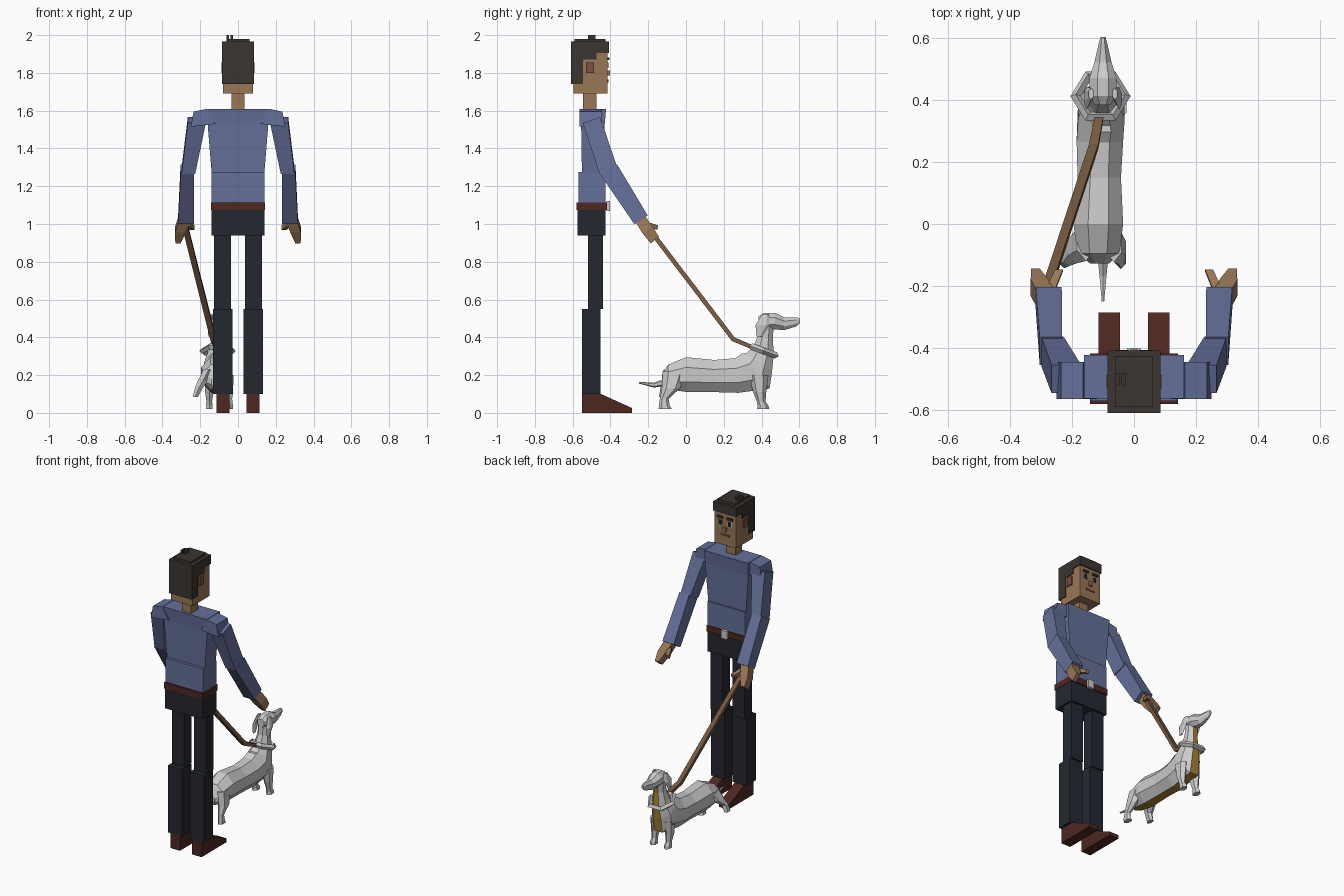
import bpy, bmesh, math
from mathutils import Vector


def material(name, r, g, b):
    m = bpy.data.materials.new(name)
    m.diffuse_color = (r, g, b, 1)
    return m


SHIRT = material("blue_cloth", .13, .16, .32)
TROUSER = material("dark_cloth", .017, .021, .03)
LEATHER = material("red_leather", .075, .02, .015)
SKIN = material("skin", .32, .185, .095)
EAR = material("ear_skin", .22, .08, .05)
HAIR = material("hair", .045, .035, .03)
BLACK = material("black", .01, .01, .01)
WHITE = material("white", .8, .8, .8)
CORD = material("leash_brown", .18, .10, .05)
GOLD = material("gold_fur", .4, .23, .03)


def finish(name, bm, mats):
    bmesh.ops.recalc_face_normals(bm, faces=bm.faces)
    me = bpy.data.meshes.new(name)
    bm.to_mesh(me)
    bm.free()
    for m in mats:
        me.materials.append(m)
    ob = bpy.data.objects.new(name, me)
    bpy.context.collection.objects.link(ob)
    return ob


def loft(name, rings, n=4, mat=None, side=1, accent=None):
    """Rings are (x, y, z, half width, half height, tilt): tilt 0 faces +y, 90 faces up."""
    bm = bmesh.new()
    k = 1 / math.cos(math.pi / n)
    loops = []
    for x, y, z, w, h, tilt in rings:
        t = math.radians(tilt)
        loop = []
        for i in range(n):
            a = (i + .5) * 2 * math.pi / n
            u = h * k * math.sin(a)
            loop.append(bm.verts.new((side * x + w * k * math.cos(a),
                                      y - u * math.sin(t), z + u * math.cos(t))))
        loops.append(loop)
    for a, b in zip(loops, loops[1:]):
        for i in range(n):
            j = (i + 1) % n
            f = bm.faces.new((a[i], a[j], b[j], b[i]))
            if accent is not None and i == accent:
                f.material_index = 1
    bm.faces.new(loops[0])
    bm.faces.new(loops[-1])
    mats = [mat] if accent is None else [mat, GOLD]
    return finish(name, bm, mats if mat or accent is not None else [])


def prism(name, profile, axis, lo, hi, mat=None):
    """Extrude a profile: axis 'x' takes (y, z) points, axis 'y' takes (x, z)."""
    bm = bmesh.new()
    pt = (lambda p, d: (d, p[0], p[1])) if axis == 'x' else (lambda p, d: (p[0], d, p[1]))
    f = bm.faces.new([bm.verts.new(pt(p, lo)) for p in profile])
    ext = bmesh.ops.extrude_face_region(bm, geom=[f])
    move = Vector((hi - lo, 0, 0) if axis == 'x' else (0, hi - lo, 0))
    bmesh.ops.translate(bm, vec=move,
                        verts=[v for v in ext['geom'] if isinstance(v, bmesh.types.BMVert)])
    return finish(name, bm, [mat] if mat else [])


def box(name, x0, x1, y0, y1, z0, z1, mat=None):
    return prism(name, [(y0, z0), (y1, z0), (y1, z1), (y0, z1)], 'x', x0, x1, mat)


# Man: trunk
box("pelvis", -.14, .14, -.575, -.425, .94, 1.08, TROUSER)
box("belt", -.142, .142, -.58, -.418, 1.075, 1.115, LEATHER)
box("buckle", -.022, .022, -.42, -.402, 1.068, 1.122)
box("abdomen", -.14, .14, -.57, -.425, 1.115, 1.275, SHIRT)
loft("chest", [(0, -.493, 1.275, .14, .058, 90), (0, -.493, 1.52, .16, .062, 90),
               (0, -.493, 1.61, .162, .07, 90)], mat=SHIRT)
box("neck", -.035, .035, -.545, -.475, 1.6, 1.7, SKIN)

# Man: legs, shoes and arms, both sides
for s, tag in ((-1, "left"), (1, "right")):
    def xs(a, b):
        return sorted((s * a, s * b))
    box(tag + "_thigh", *xs(.037, .127), -.518, -.44, .55, .95, TROUSER)
    box(tag + "_shin", *xs(.03, .132), -.55, -.452, .1, .55, TROUSER)
    prism(tag + "_shoe", [(-.55, 0), (-.285, 0), (-.285, .025), (-.45, .1), (-.55, .1)],
          'x', *xs(.045, .115), LEATHER)
    prism(tag + "_shoulder", [(s * x, z) for x, z in
          ((.165, 1.61), (.235, 1.595), (.25, 1.515), (.12, 1.53))], 'y', -.565, -.445, SHIRT)
    loft(tag + "_upper_arm", [(.218, -.5, 1.55, .048, .048, -71),
                              (.263, -.41, 1.28, .036, .05, -71)], mat=SHIRT, side=s)
    loft(tag + "_forearm", [(.268, -.41, 1.29, .036, .052, -60),
                            (.275, -.238, 1.022, .042, .042, -57)], mat=SHIRT, side=s)
    loft(tag + "_hand", [(.285, -.24, 1.025, .03, .03, -60), (.305, -.205, .97, .028, .032, -60),
                         (.318, -.165, .915, .014, .028, -50)], mat=SKIN, side=s)
    loft(tag + "_thumb", [(.27, -.215, 1.0, .015, .014, -15),
                          (.242, -.15, .98, .013, .012, -15)], mat=SKIN, side=s)
    # face features
    box(tag + "_ear", *xs(.075, .088), -.53, -.487, 1.8, 1.855, EAR)
    box(tag + "_eye", *xs(.02, .052), -.42, -.412, 1.825, 1.858, WHITE)
    box(tag + "_pupil", *xs(.026, .046), -.42, -.409, 1.825, 1.855, BLACK)
    box(tag + "_brow", *xs(.016, .058), -.42, -.406, 1.868, 1.882, HAIR)

# Man: head
box("head", -.08, .08, -.595, -.415, 1.69, 1.95, SKIN)
box("nose", -.012, .012, -.42, -.402, 1.785, 1.812, SKIN)
box("mouth", -.033, .033, -.42, -.41, 1.75, 1.764, EAR)
prism("hair", [(-.61, 1.74), (-.545, 1.74), (-.545, 1.87), (-.475, 1.87), (-.475, 1.905),
               (-.408, 1.905), (-.408, 1.965), (-.61, 1.965)], 'x', -.086, .086, HAIR)
box("hair_crown", -.062, .062, -.59, -.425, 1.95, 1.98, HAIR)
for i, x in enumerate((-.055, -.035)):
    box(f"hair_tuft_{i}", x - .006, x + .008, -.52, -.48, 1.97, 2.0, HAIR)

# Dog: body and neck, with a gold strip along belly and chest
loft("dog_body", [(-.11, -.128, .165, .03, .035, 0), (-.115, -.095, .19, .068, .065, 0),
                  (-.115, 0, .203, .08, .092, 0), (-.112, .15, .195, .07, .085, 0),
                  (-.11, .27, .198, .075, .092, 5), (-.105, .37, .222, .075, .118, 38),
                  (-.105, .387, .268, .068, .083, 56), (-.102, .41, .33, .05, .058, 70),
                  (-.1, .42, .40, .037, .04, 82), (-.1, .425, .47, .037, .04, 85)],
     8, material("grey_fur", .8, .8, .8), accent=5)
loft("dog_head", [(-.1, .383, .485, .024, .026, 0), (-.1, .412, .487, .043, .042, 0),
                  (-.1, .47, .486, .044, .044, 0), (-.1, .52, .472, .028, .034, 0),
                  (-.1, .585, .482, .013, .024, 0), (-.1, .603, .488, .008, .012, 0)], 8)
loft("dog_tail", [(-.1, -.1, .165, .018, .018, 0), (-.1, -.17, .147, .011, .011, 0),
                  (-.1, -.25, .16, .004, .004, 0)], 6)

# Dog: ears and front legs
for s, tag in ((-1, "left"), (1, "right")):
    loft(f"dog_{tag}_ear", [(-.1 + s * .038, .42, .522, .008, .016, -90),
                            (-.1 + s * .052, .405, .465, .009, .032, -90),
                            (-.1 + s * .052, .388, .405, .005, .012, -90)], 6)
    x = -.1 + s * .052
    loft(f"dog_{tag}_front_leg", [(x, .385, .2, .024, .045, -90), (x, .39, .11, .022, .03, -90),
                                  (x, .398, .06, .015, .02, -90), (x, .408, .038, .018, .025, -90),
                                  (x, .408, .02, .018, .028, -90)], 6)

# Dog: standing hind leg and lifted hind leg
loft("dog_right_hind_leg", [(-.065, -.06, .22, .025, .055, -90), (-.05, -.08, .13, .024, .042, -90),
                            (-.045, -.115, .075, .014, .02, -90), (-.043, -.115, .04, .016, .025, -90),
                            (-.043, -.11, .02, .018, .03, -90)], 6)
loft("dog_lifted_hind_leg", [(-.155, -.05, .23, .028, .06, -90), (-.185, -.075, .17, .028, .045, -90),
                             (-.208, -.11, .13, .02, .022, -90), (-.225, -.115, .085, .014, .024, -90)], 6)

# Collar and leash
bpy.ops.mesh.primitive_torus_add(major_segments=6, minor_segments=4, major_radius=.08,
                                 minor_radius=.017, location=(-.108, .412, .328),
                                 rotation=(math.radians(-20), 0, 0))
bpy.context.object.name = "collar"
loft("leash", [(-.278, -.2, .98, .015, .012, -53), (-.13, .25, .39, .015, .012, -40),
               (-.112, .345, .35, .014, .011, -22)], mat=CORD)
